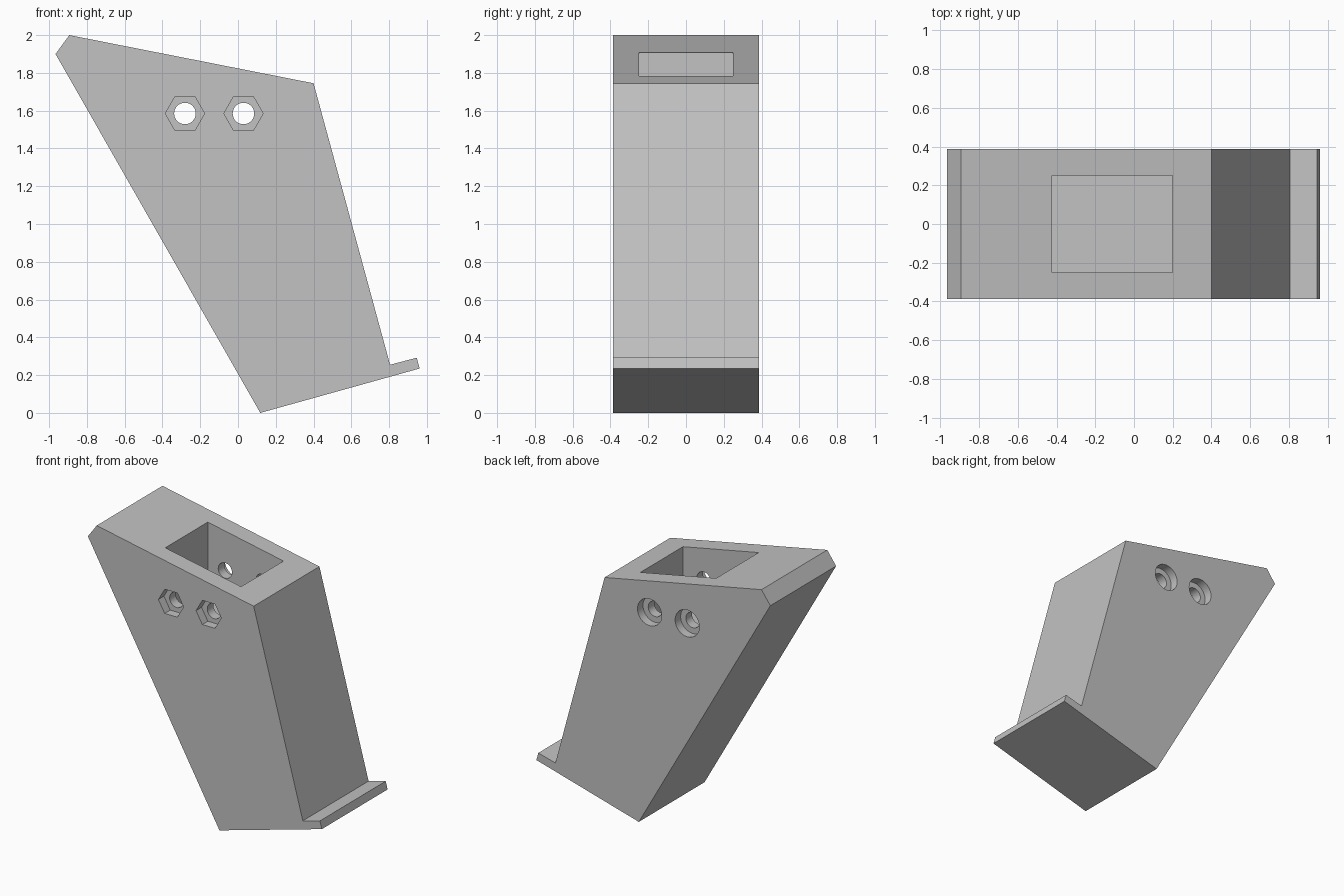
import bpy, bmesh
from math import cos, sin, tau

cube = bpy.data.objects.get("Cube")
if cube:
    bpy.data.objects.remove(cube, do_unlink=True)

GREY = (0.54, 0.54, 0.54, 1)
grey = bpy.data.materials.new("plain grey")
grey.use_nodes = True
grey.diffuse_color = GREY
grey.node_tree.nodes["Principled BSDF"].inputs["Base Color"].default_value = GREY


def prism(name, outline, y0, y1):
    """Extrude an x-z outline along y."""
    bm = bmesh.new()
    face = bm.faces.new([bm.verts.new((x, y0, z)) for x, z in outline])
    moved = bmesh.ops.extrude_face_region(bm, geom=[face])["geom"]
    verts = [v for v in moved if isinstance(v, bmesh.types.BMVert)]
    bmesh.ops.translate(bm, verts=verts, vec=(0, y1 - y0, 0))
    bmesh.ops.recalc_face_normals(bm, faces=bm.faces)
    mesh = bpy.data.meshes.new(name)
    bm.to_mesh(mesh)
    bm.free()
    mesh.materials.append(grey)
    obj = bpy.data.objects.new(name, mesh)
    bpy.context.collection.objects.link(obj)
    return obj


def ring(x, z, radius, sides):
    return [(x + radius * cos(tau * i / sides), z + radius * sin(tau * i / sides))
            for i in range(sides)]


def cut(body, cutter):
    mod = body.modifiers.new("cut", 'BOOLEAN')
    mod.operation = 'DIFFERENCE'
    mod.solver = 'EXACT'
    mod.object = cutter
    bpy.context.view_layer.objects.active = body
    bpy.ops.object.modifier_apply(modifier=mod.name)
    bpy.data.objects.remove(cutter, do_unlink=True)


# Slanted body with clipped top corner and toe lip
HALF = 0.387
body = prism("slanted_leg", [(-0.966, 1.9), (-0.893, 2.0), (0.4, 1.745), (0.805, 0.255),
                             (0.946, 0.292), (0.962, 0.235), (0.118, 0)], -HALF, HALF)

# Rectangular socket in the top
cut(body, prism("socket_cutter", [(-0.424, 1.33), (0.2, 1.33), (0.2, 2.2), (-0.424, 2.2)],
                -0.25, 0.25))

# Two bolt holes: hexagonal nut recess in front, round head recess behind
for x in (-0.281, 0.029):
    z, depth = 1.585, 0.065
    cut(body, prism("bolt_cutter", ring(x, z, 0.057, 32), -1, 1))
    cut(body, prism("nut_cutter", ring(x, z, 0.104, 6), -1, depth - HALF))
    cut(body, prism("head_cutter", ring(x, z, 0.1, 32), HALF - depth, 1))

# Smooth bores, crisp edges
bpy.ops.object.select_all(action='DESELECT')
body.select_set(True)
bpy.context.view_layer.objects.active = body
bpy.ops.object.shade_smooth_by_angle(angle=0.5)
